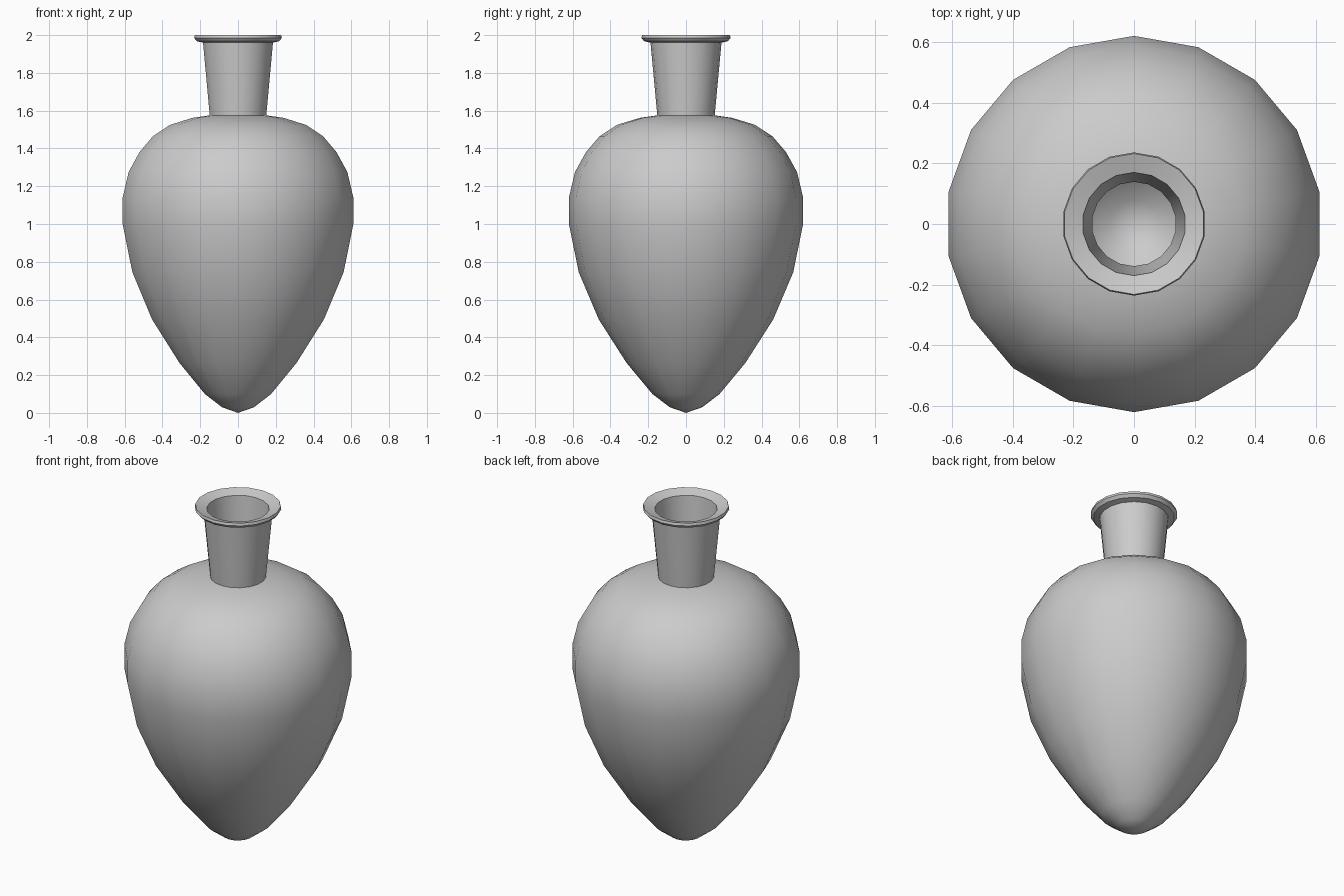
import bpy
import bmesh
import math
from mathutils import Vector

SIDES = 18
WALL = 0.014

cube = bpy.data.objects.get("Cube")
if cube:
    bpy.data.objects.remove(cube, do_unlink=True)


def inset(points, distance):
    """Shift a (radius, height) profile inwards along its averaged normals."""
    result = []
    for i, (r, z) in enumerate(points):
        before = Vector(points[max(i - 1, 0)])
        after = Vector(points[min(i + 1, len(points) - 1)])
        along = (after - before).normalized()
        # the axis point only moves straight up
        normal = Vector((-along.y, along.x)) if r > 0 else Vector((0, 1))
        result.append((max(r + normal.x * distance, 0), z + normal.y * distance))
    return result


def lathe(name, profile):
    """Spin a (radius, height) profile around z into a smooth-shaded object."""
    bm = bmesh.new()
    verts = [bm.verts.new((0, r, z)) for r, z in profile]
    edges = [bm.edges.new(pair) for pair in zip(verts, verts[1:])]
    bmesh.ops.spin(bm, geom=verts + edges, cent=(0, 0, 0), axis=(0, 0, 1),
                   angle=math.tau, steps=SIDES)
    bmesh.ops.remove_doubles(bm, verts=bm.verts[:], dist=0.0005)
    bmesh.ops.recalc_face_normals(bm, faces=bm.faces[:])
    mesh = bpy.data.meshes.new(name)
    bm.to_mesh(mesh)
    bm.free()
    obj = bpy.data.objects.new(name, mesh)
    bpy.context.collection.objects.link(obj)
    bpy.ops.object.select_all(action="DESELECT")
    obj.select_set(True)
    bpy.context.view_layer.objects.active = obj
    bpy.ops.object.shade_smooth_by_angle(angle=math.radians(30))
    return obj


# Pointed body, from the tip up to the shoulder
body = [(0, 0), (0.086, 0.03), (0.178, 0.10), (0.315, 0.265), (0.462, 0.495),
        (0.568, 0.745), (0.62, 1.0), (0.62, 1.14), (0.588, 1.275),
        (0.53, 1.38), (0.457, 1.465), (0.365, 1.525), (0.245, 1.562)]

# Flaring neck and everted lip
neck = [(0.152, 1.575), (0.188, 1.96)]
lip = [(0.222, 1.968), (0.236, 1.985), (0.232, 2.0)]

# Inside of the mouth and neck, then the hollow of the body
mouth = [(0.17, 1.98), (0.139, 1.565)]
hollow = inset(body, WALL)[::-1]

lathe("vase", body + neck + lip + mouth + hollow)
